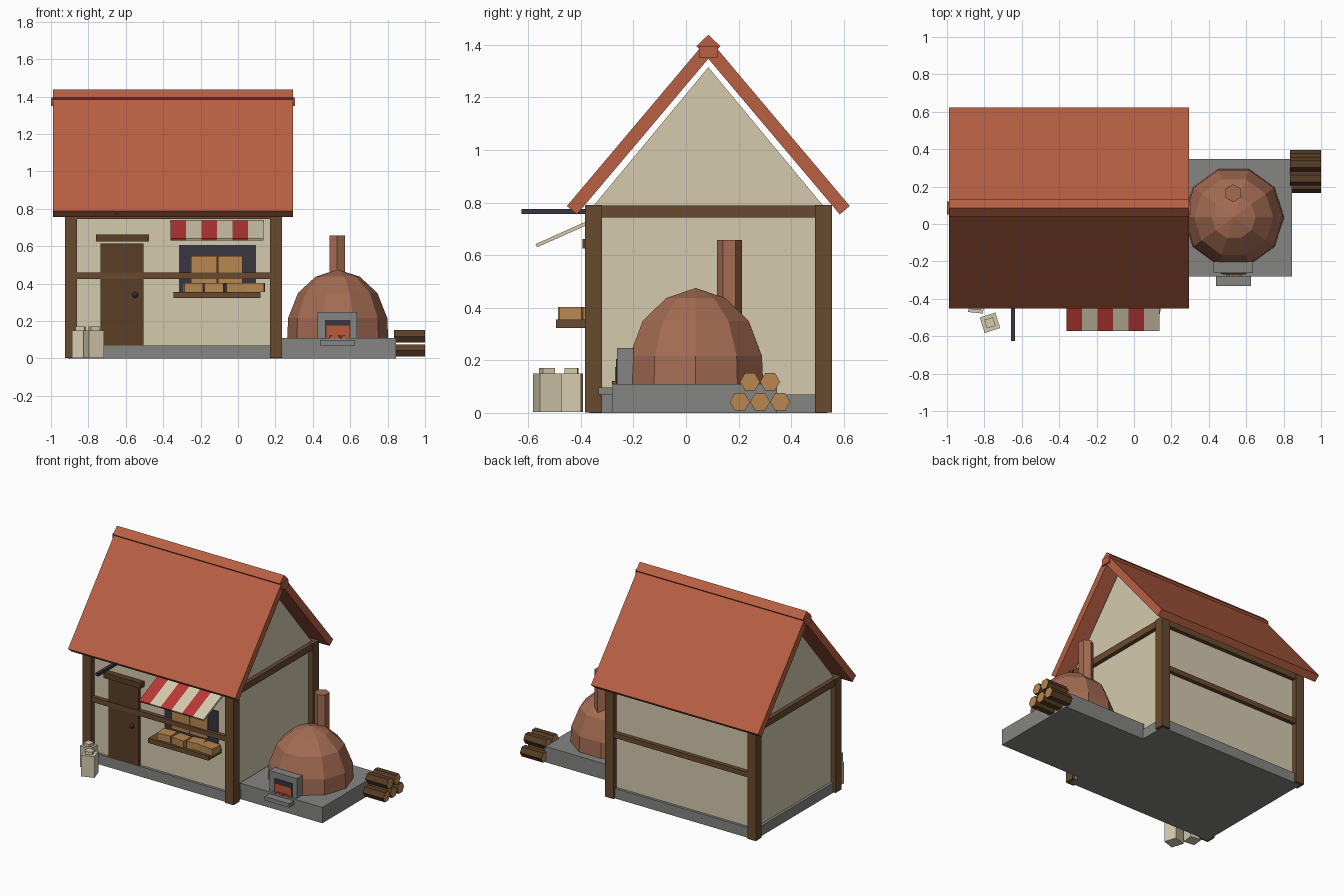
import bpy, bmesh, math
from mathutils import Matrix, Vector

if "Cube" in bpy.data.objects:
    bpy.data.objects.remove(bpy.data.objects["Cube"])


def material(name, r, g, b):
    m = bpy.data.materials.new(name)
    lin = [(c / 255 / 12.92) if c < 11 else ((c / 255 + 0.055) / 1.055) ** 2.4 for c in (r, g, b)]
    m.diffuse_color = (*lin, 1)
    m.use_nodes = True
    m.node_tree.nodes["Principled BSDF"].inputs["Base Color"].default_value = m.diffuse_color
    return m


ROOF = material("roof_tile_red", 184, 96, 67)
CREAM = material("cream_plaster", 213, 202, 175)
TIMBER = material("timber_brown", 104, 74, 46)
DARKWOOD = material("dark_wood", 90, 62, 38)
STONE = material("stone_grey", 133, 133, 130)
CLAY = material("oven_clay", 164, 108, 83)
BREAD = material("bread_tan", 184, 135, 80)
RED = material("awning_red", 186, 56, 54)
CHAR = material("charcoal", 56, 54, 64)
FIRE = material("ember_orange", 190, 88, 56)


def finish(name, bm, mats):
    bmesh.ops.recalc_face_normals(bm, faces=bm.faces)
    me = bpy.data.meshes.new(name)
    bm.to_mesh(me)
    bm.free()
    for m in mats:
        me.materials.append(m)
    ob = bpy.data.objects.new(name, me)
    bpy.context.collection.objects.link(ob)
    return ob


def box(name, x, y, z, mat, turn=0):
    """Box from three (min, max) ranges, turned about its own z axis in degrees."""
    bm = bmesh.new()
    bmesh.ops.create_cube(bm, size=1)
    for v in bm.verts:
        v.co = Vector([v.co[i] * (r[1] - r[0]) for i, r in enumerate((x, y, z))])
    bm.transform(Matrix.Translation([sum(r) / 2 for r in (x, y, z)])
                 @ Matrix.Rotation(math.radians(turn), 4, 'Z'))
    return finish(name, bm, [mat])


def prism_x(name, pts, x0, x1, mats):
    """Extrude a (y, z) profile along x; a second material colours the ends."""
    bm = bmesh.new()
    f = bm.faces.new([bm.verts.new((x0, y, z)) for y, z in pts])
    ext = bmesh.ops.extrude_face_region(bm, geom=[f])
    bmesh.ops.translate(bm, vec=(x1 - x0, 0, 0),
                        verts=[g for g in ext["geom"] if isinstance(g, bmesh.types.BMVert)])
    bm.normal_update()
    if len(mats) > 1:
        for face in bm.faces:
            face.material_index = int(abs(face.normal.x) > 0.9)
    return finish(name, bm, mats)


def lathe(name, profile, sides, cx, cy, start, mat):
    """Faceted turned shape from (radius, z) rings, closed at both ends."""
    bm = bmesh.new()
    rings = []
    for r, z in profile:
        rings.append([bm.verts.new((cx + r * math.cos(start + math.tau * i / sides),
                                    cy + r * math.sin(start + math.tau * i / sides), z))
                      for i in range(sides)])
    for a, b in zip(rings, rings[1:]):
        for i in range(sides):
            j = (i + 1) % sides
            bm.faces.new((a[i], a[j], b[j], b[i]))
    bm.faces.new(rings[0])
    bm.faces.new(rings[-1])
    bmesh.ops.remove_doubles(bm, verts=bm.verts, dist=0.0005)
    return finish(name, bm, [mat])


MID = 0.085  # ridge position in y

# House body and footing
prism_x("walls", [(-0.35, 0.05), (0.52, 0.05), (0.52, 0.79), (MID, 1.315), (-0.35, 0.79)],
        -0.89, 0.2, [CREAM])
box("footing", (-0.908, 0.218), (-0.368, 0.538), (0, 0.07), STONE)

# Corner posts, wall plates, mid rails and end beams
for x in (-0.925, 0.17):
    for y in (-0.385, 0.49):
        box("corner_post", (x, x + 0.065), (y, y + 0.065), (0.002, 0.79), TIMBER)
for y in (-0.378, 0.508):
    box("wall_plate", (-0.9, 0.21), (y, y + 0.04), (0.745, 0.79), TIMBER)
    box("mid_rail", (-0.9, 0.21), (y, y + 0.04), (0.425, 0.46), TIMBER)
for x in (-0.918, 0.188):
    box("end_beam", (x, x + 0.04), (-0.35, 0.52), (0.743, 0.789), TIMBER)

# Roof slabs mirrored about the ridge
slab = [(-0.453, 0.787), (-0.415, 0.755), (MID, 1.347), (MID, 1.425)]
prism_x("roof_front", slab, -0.99, 0.295, [ROOF])
prism_x("roof_back", [(2 * MID - y, z) for y, z in slab], -0.99, 0.295, [ROOF])
prism_x("ridge_cap", [(MID - 0.046, 1.395), (MID, 1.35), (MID + 0.046, 1.395), (MID, 1.438)],
        -0.99, 0.295, [ROOF])
box("ridge_beam", (-1.0, 0.305), (0.05, 0.12), (1.35, 1.395), ROOF)

# Door with lintel and knob
box("door", (-0.735, -0.505), (-0.373, -0.34), (0.07, 0.615), DARKWOOD)
box("door_lintel", (-0.76, -0.475), (-0.393, -0.34), (0.625, 0.662), DARKWOOD)
bm = bmesh.new()
bmesh.ops.create_uvsphere(bm, u_segments=8, v_segments=6, radius=0.016,
                          matrix=Matrix.Translation((-0.55, -0.38, 0.34)))
finish("door_knob", bm, [CHAR])

# Shop window with loaves behind the rail
box("window", (-0.315, 0.095), (-0.357, -0.345), (0.35, 0.605), CHAR)
box("window_loaf", (-0.25, -0.113), (-0.372, -0.34), (0.4, 0.548), BREAD)
box("window_loaf", (-0.107, 0.025), (-0.372, -0.34), (0.4, 0.548), BREAD)

# Display shelf with loaves
box("display_shelf", (-0.345, 0.12), (-0.495, -0.345), (0.323, 0.355), TIMBER)
for x, y, w, turn in ((-0.24, -0.435, 0.1, 4), (-0.125, -0.44, 0.1, -5),
                      (-0.015, -0.43, 0.1, 6), (0.09, -0.435, 0.105, -4)):
    box("shelf_loaf", (x - w / 2, x + w / 2), (y - 0.042, y + 0.042), (0.354, 0.403), BREAD, turn)

# Striped awning
for i in range(6):
    x = -0.36 + i * 0.0825
    prism_x("awning_stripe", [(-0.572, 0.642), (-0.566, 0.63), (-0.36, 0.722), (-0.36, 0.737)],
            x, x + 0.0825, [CREAM if i % 2 else RED])

# Sign bracket
box("sign_bracket", (-0.657, -0.635), (-0.625, -0.345), (0.756, 0.776), CHAR)

# Flour sacks
for x, y, w, turn, kx in ((-0.77, -0.528, 0.087, 18, 0.0), (-0.843, -0.435, 0.08, -6, 0.0)):
    h = w / 2
    box("flour_sack", (x - h, x + h), (y - h, y + h), (0.003, 0.15), CREAM, turn)
    box("sack_neck", (x - 0.024, x + 0.024), (y - 0.024, y + 0.024), (0.148, 0.17), CREAM, turn)

# Oven plinth, dome and chimney
CX, CY = 0.533, 0.037
box("oven_plinth", (0.21, 0.845), (-0.28, 0.347), (0, 0.11), STONE)
lathe("oven_dome", [(0.27, 0.105), (0.265, 0.216), (0.212, 0.35), (0.118, 0.437), (0, 0.475)],
      10, CX, CY, 0, CLAY)
lathe("oven_chimney", [(0.048, 0.3), (0.048, 0.657)], 6, 0.53, 0.165, math.pi / 2, CLAY)

# Oven mouth
box("oven_mouth_surround", (0.425, 0.637), (-0.262, -0.2), (0.105, 0.247), STONE)
box("oven_opening", (0.465, 0.602), (-0.267, -0.255), (0.11, 0.205), CHAR)
box("oven_fire", (0.472, 0.596), (-0.27, -0.26), (0.11, 0.175), FIRE)
for i, turn in enumerate((15, -20, 10)):
    x = 0.49 + i * 0.032
    box("ember", (x, x + 0.022), (-0.279, -0.262), (0.108, 0.122), FIRE, turn)
box("oven_ledge", (0.438, 0.625), (-0.332, -0.27), (0.07, 0.097), STONE)

# Stacked firewood with pale cut ends
for y, z in ((0.205, 0.042), (0.282, 0.042), (0.358, 0.042), (0.243, 0.118), (0.32, 0.118)):
    prism_x("firewood_log", [(y + 0.038 * math.cos(k * math.pi / 3),
                              z + 0.038 * math.sin(k * math.pi / 3)) for k in range(6)],
            0.835, 1.0, [DARKWOOD, BREAD])
